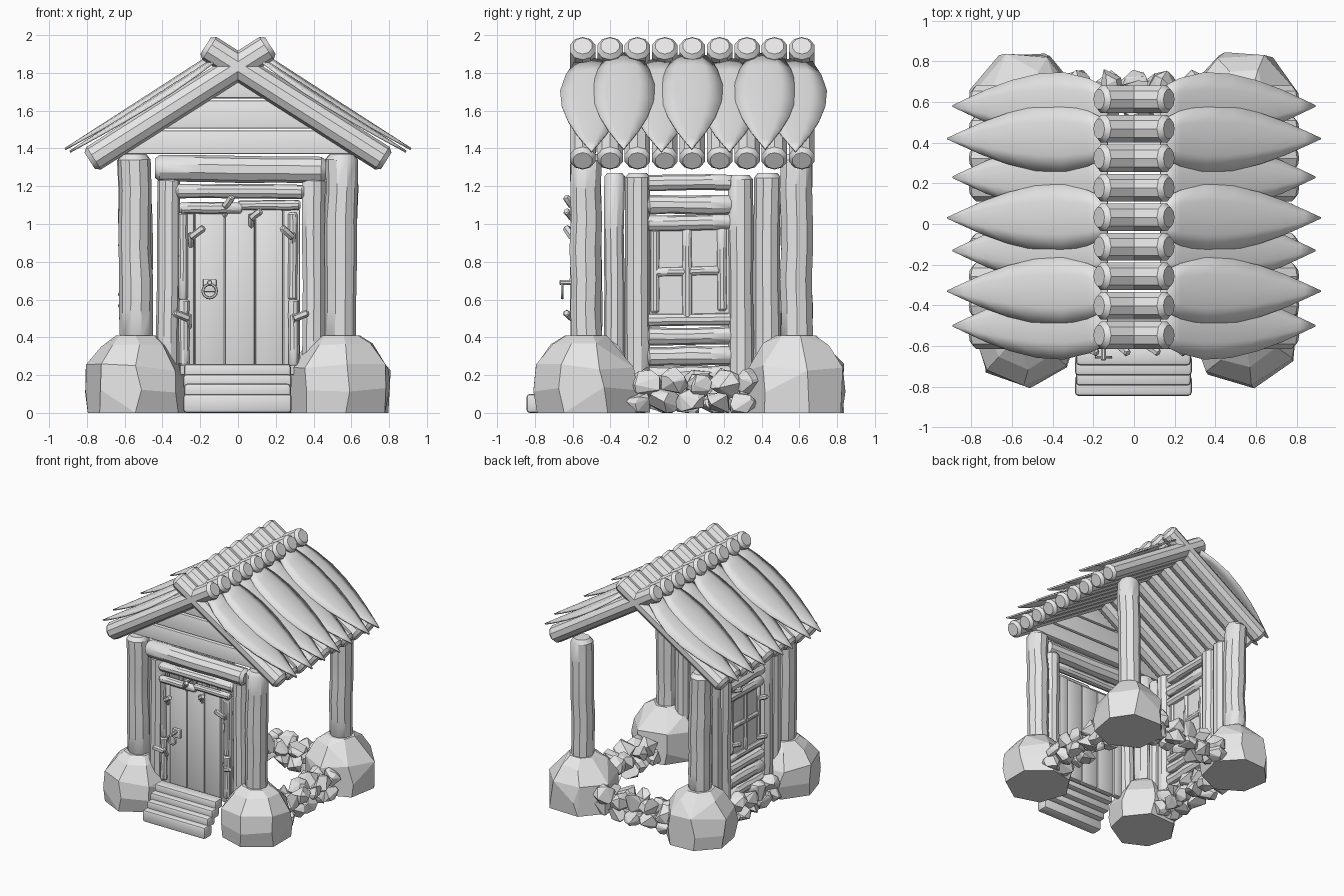
import bpy, bmesh, math, random
from mathutils import Vector

cube = bpy.data.objects.get("Cube")
if cube:
    bpy.data.objects.remove(cube, do_unlink=True)

rng = random.Random(7)
grey = bpy.data.materials.new("plain_grey")
grey.use_nodes = True
grey.diffuse_color = (0.8, 0.8, 0.8, 1)
grey.node_tree.nodes["Principled BSDF"].inputs["Base Color"].default_value = (0.8, 0.8, 0.8, 1)
smooth_parts = []


def finish(name, bm, smooth=True):
    bmesh.ops.recalc_face_normals(bm, faces=bm.faces)
    mesh = bpy.data.meshes.new(name)
    bm.to_mesh(mesh)
    bm.free()
    mesh.materials.append(grey)
    obj = bpy.data.objects.new(name, mesh)
    bpy.context.collection.objects.link(obj)
    if smooth:
        smooth_parts.append(obj)
    return obj


def log(name, a, b, r, wobble=0.06, sides=10, bends=4):
    """Rounded log from a to b, with chamfered ends and an uneven thickness."""
    a, b = Vector(a), Vector(b)
    axis = b - a
    length = axis.length
    turn = axis.to_track_quat('Z', 'Y')
    c = min(r * 0.35, length * 0.2)
    stations = [(0, 0.72), (c, 1)]
    stations += [(c + (length - 2 * c) * i / bends, 1 + rng.uniform(-wobble, wobble))
                 for i in range(1, bends)]
    stations += [(length - c, 1), (length, 0.72)]
    bm = bmesh.new()
    rings = []
    for d, k in stations:
        off = Vector((rng.uniform(-1, 1), rng.uniform(-1, 1), 0)) * wobble * r
        rings.append([bm.verts.new(a + turn @ (off + Vector((
            r * k * math.cos(math.tau * (i + .5) / sides),
            r * k * math.sin(math.tau * (i + .5) / sides), d)))) for i in range(sides)])
    for lo, hi in zip(rings, rings[1:]):
        for i in range(sides):
            j = (i + 1) % sides
            bm.faces.new((lo[i], lo[j], hi[j], hi[i]))
    bm.faces.new(rings[0][::-1])
    bm.faces.new(rings[-1])
    return finish(name, bm)


def box(name, centre, size, bevel=0.012):
    bm = bmesh.new()
    bmesh.ops.create_cube(bm, size=1)
    for v in bm.verts:
        v.co = Vector(centre) + Vector(p * s for p, s in zip(v.co, size))
    if bevel:
        bmesh.ops.bevel(bm, geom=bm.edges[:], offset=bevel, segments=2,
                        profile=0.5, affect='EDGES')
    return finish(name, bm)


def hull(name, points):
    """Flat-faced rock wrapped around a cloud of points."""
    bm = bmesh.new()
    for p in points:
        bm.verts.new(p)
    res = bmesh.ops.convex_hull(bm, input=bm.verts[:])
    loose = {g for g in res["geom_interior"] + res["geom_unused"]
             if isinstance(g, bmesh.types.BMVert)}
    bmesh.ops.delete(bm, geom=list(loose), context='VERTS')
    bmesh.ops.dissolve_limit(bm, angle_limit=0.2, verts=bm.verts[:], edges=bm.edges[:])
    return finish(name, bm, smooth=False)


def boulder(name, cx, cy):
    pts = []
    start = rng.uniform(0.2, 0.5)
    for z, r in ((0, .265), (.12, .28), (.24, .265), (.35, .18), (.41, .11)):
        for i in range(7):
            t = start + math.tau * (i + rng.uniform(-.12, .12)) / 7
            q = r * rng.uniform(.97, 1.04)
            lift = rng.uniform(-.02, .02) if 0 < z < .4 else 0
            pts.append((cx + q * math.cos(t), cy + q * math.sin(t), z + lift))
    hull(name, pts)


def stone(name, centre, size):
    pts = []
    for i in range(16):
        d = Vector((rng.gauss(0, 1), rng.gauss(0, 1), rng.gauss(0, 1))).normalized()
        p = Vector(centre) + Vector(u * s for u, s in zip(d, size))
        p.z = max(p.z, 0)
        pts.append(p)
    hull(name, pts)


# Corner boulders and posts
for side, sx in (("right", -1), ("left", 1)):
    for end, y in (("front", -.53), ("back", .585)):
        boulder(f"{end}_{side}_boulder", sx * .54, y)
        log(f"{end}_{side}_post", (sx * .535, y, .36), (sx * .55, y, 1.37), .087, .05, bends=6)

# Low stone borders on both sides and the back
for i in range(5):
    t = -.26 + .14 * i
    for row, (z, h) in enumerate(((.06, .075), (.16, .08))):
        for part, sx in (("left_border", 1), ("right_border", -1)):
            for shift in (-.055, .055):
                stone(f"{part}_stone", (sx * .56 + shift, t + .05 * row, z + rng.uniform(-.02, .01)),
                      (.085, .09, h))
        for shift in (-.055, .055):
            stone("back_border_stone", (t - .02, .62 + shift, z + rng.uniform(-.02, .01)),
                  (.09, .085, h))

# Crossed rafters
for i in range(9):
    y = -.547 + .145 * i
    for s in (-1, 1):
        log("rafter", (s * .172, y, 1.943), (-s * .785, y, 1.335), .071, 0, bends=2)


def leaf(name, y0, tip_x, drop, s):
    """Leaf-shaped roof shingle, blunt at the ridge and pointed at the eave."""
    outline = ((0, .09), (.12, .135), (.28, .165), (.45, .157), (.62, .125),
               (.78, .08), (.9, .038), (1, .002))
    bm = bmesh.new()
    rows = []
    for u, w in outline:
        x = .13 + (tip_x - .13) * u
        z = 1.40 + (.91 - x) * .645 - drop
        rows.append([bm.verts.new((s * x, y0 + v * w, z - .034 * v * v * w / .165))
                     for v in (-1, -.5, 0, .5, 1)])
    for p, q in zip(rows, rows[1:]):
        for k in range(4):
            bm.faces.new((p[k], p[k + 1], q[k + 1], q[k]))
    obj = finish(name, bm)
    mod = obj.modifiers.new("thickness", 'SOLIDIFY')
    mod.thickness = .012
    mod.offset = 0


for s in (-1, 1):
    for y in (-.50, -.13, .23, .58):
        leaf("lower_shingle", y, .89, .03, s)
    for y in (-.33, .03, .42):
        leaf("upper_shingle", y, .915, 0, s)

# Front gable boards, cut to the roof slope
for lo, hi in ((1.37, 1.495), (1.505, 1.655), (1.665, 1.8)):
    bm = bmesh.new()
    near, far = [], []
    for z, sx in ((lo, -1), (lo, 1), (hi, 1), (hi, -1)):
        x = sx * (1.83 - z) / .64
        near.append(bm.verts.new((x, -.545, z)))
        far.append(bm.verts.new((x, -.475, z)))
    bm.faces.new(near)
    bm.faces.new(far[::-1])
    for i in range(4):
        j = (i + 1) % 4
        bm.faces.new((near[i], far[i], far[j], near[j]))
    bmesh.ops.bevel(bm, geom=bm.edges[:], offset=.012, segments=2, profile=.5, affect='EDGES')
    finish("gable_board", bm)

# Door frame
log("door_lintel", (-.44, -.545, 1.295), (.465, -.545, 1.285), .07, .04)
log("door_top_rail", (-.33, -.545, 1.175), (.35, -.545, 1.17), .038)
log("door_frame_right", (-.375, -.53, .12), (-.365, -.53, 1.25), .06, .05)
log("door_frame_left", (.40, -.53, .12), (.40, -.53, 1.25), .064, .05)

# Door boards, battens and pegs
edges = (-.31, -.23, -.07, .09, .24, .33)
for i, (x0, x1) in enumerate(zip(edges, edges[1:])):
    box("door_board", ((x0 + x1) / 2, -.55 + .012 * (i in (0, 4)), .64),
        (x1 - x0 - .002, .05, .88))
log("door_batten_right", (-.31, -.575, 1.085), (.02, -.575, 1.085), .03)
log("door_batten_left", (0, -.57, 1.10), (.33, -.57, 1.10), .026)
for x in (-.285, .295):
    log("door_side_rail", (x, -.565, .25), (x, -.565, .6), .03)
    log("door_side_rail", (x - .005, -.56, .6), (x - .005, -.56, 1.06), .026)
for x, z, dx, dz in ((-.25, .93, .07, .05), (.29, .93, -.06, .05), (-.26, .50, -.08, .03),
                     (.30, .50, .07, .03), (-.07, 1.09, .04, .055), (.07, 1.03, .05, .04)):
    log("door_peg", (x, -.60, z), (x + dx, -.635, z + dz), .02, sides=6, bends=2)
    log("door_peg_stem", (x, -.56, z - .05), (x, -.60, z + .02), .016, sides=6, bends=2)

# Door handle: plate, knob and ring
box("handle_plate", (-.15, -.585, .675), (.07, .03, .07), .006)
log("handle_pin", (-.15, -.58, .69), (-.15, -.67, .69), .014, 0, 8, 2)
bm = bmesh.new()
ring = []
for i in range(16):
    t = math.tau * i / 16
    ring.append([bm.verts.new((-.15 + (.036 + .008 * math.cos(p)) * math.cos(t),
                               -.655 + .008 * math.sin(p),
                               .645 + (.036 + .008 * math.cos(p)) * math.sin(t)))
                 for p in (math.tau * k / 6 for k in range(6))])
for i in range(16):
    p, q = ring[i], ring[(i + 1) % 16]
    for k in range(6):
        bm.faces.new((p[k], p[(k + 1) % 6], q[(k + 1) % 6], q[k]))
finish("handle_ring", bm)

# Entrance steps
for i, (z, h) in enumerate(((.05, .1), (.115, .08), (.165, .08), (.22, .08))):
    box("entrance_step", (-.003, -.795 + .05 * i, z), (.575 - .01 * (i % 2), .1, h), .018)

# Window wall on the right side
X = -.54
for y, r, top in ((-.38, .055, 1.27), (-.255, .066, 1.27), (.29, .066, 1.26), (.43, .072, 1.27)):
    log("wall_upright", (X, y, .08), (X, y, top), r, .05)
for z, r in ((1.215, .042), (1.10, .052), (1.005, .042), (.49, .035), (.405, .048),
             (.30, .052), (.20, .05), (.11, .045)):
    log("wall_crosslog", (X, -.21, z), (X, .25, z + .005), r, .08)
box("window_pane", (X, .02, .745), (.02, .42, .50), 0)
log("window_upright", (X, .005, .5), (X, .005, 1.0), .028)
log("window_crossbar", (X, -.17, .745), (X, .18, .755), .026)
log("window_frame_front", (X, -.165, .53), (X, -.165, .97), .026)
log("window_frame_back", (X, .19, .54), (X, .19, .98), .028)
for y, z in ((-.17, .88), (.17, 1.07), (-.16, .56), (.18, .62)):
    log("window_peg", (X, y, z - .02), (X - .09, y, z + .02), .02, sides=6, bends=2)

# Smooth shading with sharp ends
bpy.ops.object.select_all(action='DESELECT')
for obj in smooth_parts:
    obj.select_set(True)
bpy.context.view_layer.objects.active = smooth_parts[0]
bpy.ops.object.shade_smooth_by_angle(angle=math.radians(35))
